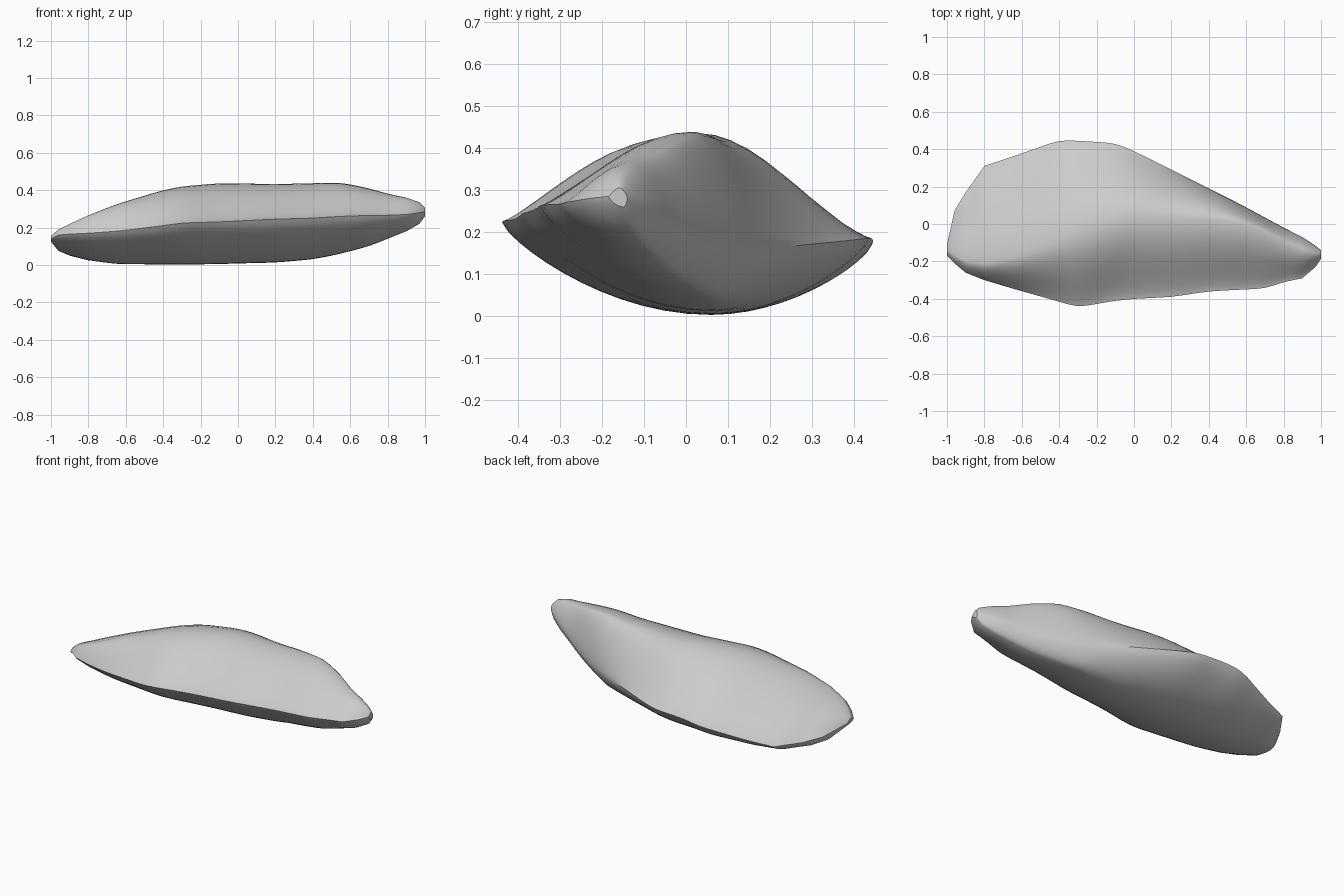
import bpy, bmesh, math

# Stations along the shell:
# x, front rim y, z, back rim y, z, crest y, crest z, belly z
STATIONS = [
    (-1.00, -0.17, 0.14, -0.11, 0.135, -0.14, 0.155, 0.125),
    (-0.96, -0.21, 0.16, 0.07, 0.11, -0.17, 0.19, 0.075),
    (-0.90, -0.26, 0.165, 0.17, 0.10, -0.20, 0.22, 0.05),
    (-0.80, -0.30, 0.17, 0.31, 0.10, -0.21, 0.265, 0.025),
    (-0.65, -0.345, 0.18, 0.36, 0.12, -0.18, 0.325, 0.005),
    (-0.40, -0.415, 0.21, 0.448, 0.17, -0.09, 0.40, 0.003),
    (-0.30, -0.445, 0.225, 0.445, 0.185, -0.05, 0.42, 0.002),
    (-0.10, -0.41, 0.23, 0.432, 0.185, 0.01, 0.437, 0.005),
    (0.00, -0.40, 0.235, 0.39, 0.18, 0.03, 0.436, 0.008),
    (0.20, -0.39, 0.245, 0.29, 0.17, 0.03, 0.432, 0.013),
    (0.40, -0.36, 0.25, 0.19, 0.16, 0.03, 0.437, 0.03),
    (0.55, -0.352, 0.26, 0.115, 0.165, 0.01, 0.44, 0.06),
    (0.70, -0.345, 0.265, 0.035, 0.185, -0.04, 0.41, 0.10),
    (0.80, -0.31, 0.265, -0.02, 0.215, -0.10, 0.38, 0.14),
    (0.90, -0.29, 0.27, -0.07, 0.25, -0.14, 0.36, 0.18),
    (0.97, -0.23, 0.28, -0.115, 0.27, -0.16, 0.335, 0.22),
    (1.00, -0.185, 0.285, -0.14, 0.28, -0.16, 0.305, 0.26),
]
N = 12  # points per quarter of a section


def section(s):
    """Closed ring: front rim, crest, back rim, belly."""
    x, yf, zf, yb, zr, yc, zt, zb = s
    k = min(max((x + 0.1) / 0.6, 0), 1)      # back flank gets rounder to the right
    g = min(max((x + 0.8) / 0.7, 0), 1)      # front slope gets straighter to the right
    yu = min(0.06, yb - 0.2 * (yb - yf))     # belly line hugs the back on the right
    quarters = [
        (yf, zf, yc, zt, 0.9 + 0.4 * g, False),
        (yb, zr, yc, zt, 1.25 - 0.6 * k, True),
        (yb, zr, yu, zb, 0.72 - 0.10 * k, False),
        (yf, zf, yu, zb, 0.74, True),
    ]
    ring = []
    for ye, z0, y1, z1, power, inward in quarters:
        for i in range(N):
            t = (N - i) / N if inward else i / N
            w = t ** 1.4                     # denser near the rim
            f = math.sin(math.pi / 2 * w) ** power
            ring.append((x, ye + (y1 - ye) * w, z0 + (z1 - z0) * f))
    return ring


# Subdivide the stations evenly
rows = []
for a, b in zip(STATIONS, STATIONS[1:]):
    n = max(1, round((b[0] - a[0]) / 0.05))
    rows += [[p + (q - p) * i / n for p, q in zip(a, b)] for i in range(n)]
rows.append(list(STATIONS[-1]))

# Soften the kinks between stations, away from the tips
rows = rows[:5] + [[(a + 2 * b + c) / 4 for a, b, c in zip(*rows[i - 1:i + 2])]
                   for i in range(5, len(rows) - 4)] + rows[-4:]

# Shell body: loft the sections and cap both ends
bm = bmesh.new()
rings = [[bm.verts.new(p) for p in section(r)] for r in rows]
for a, b in zip(rings, rings[1:]):
    for i in range(len(a)):
        j = (i + 1) % len(a)
        bm.faces.new((a[i], a[j], b[j], b[i]))
bm.faces.new(rings[0])
bm.faces.new(rings[-1])
bmesh.ops.recalc_face_normals(bm, faces=bm.faces)

mesh = bpy.data.meshes.new("shell_body")
bm.to_mesh(mesh)
bm.free()
shell = bpy.data.objects.new("shell_body", mesh)
bpy.context.collection.objects.link(shell)
bpy.context.view_layer.objects.active = shell
shell.select_set(True)
bpy.ops.object.shade_smooth_by_angle(angle=math.radians(30))
